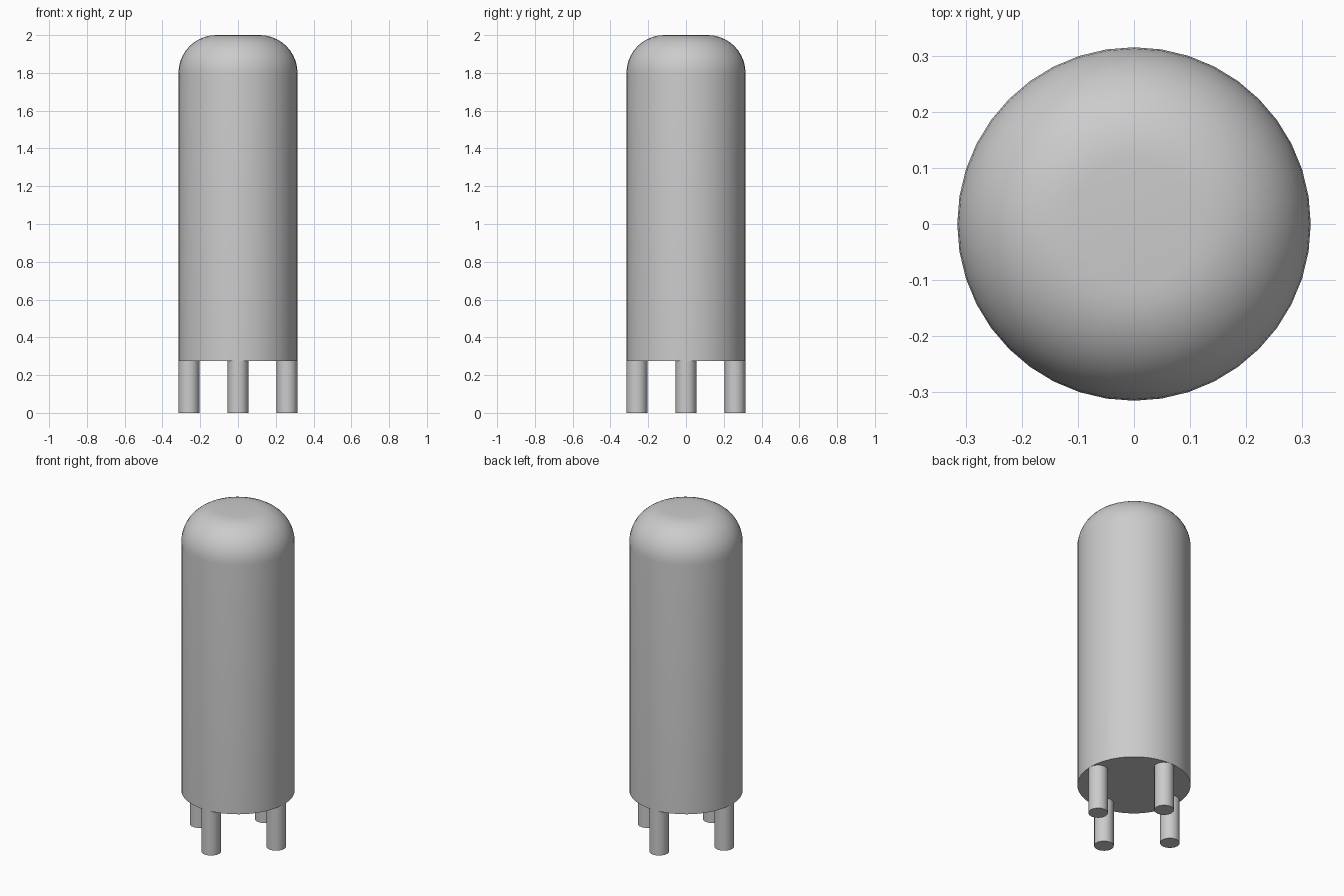
import bpy
import bmesh
from math import cos, sin, pi

if "Cube" in bpy.data.objects:
    bpy.data.objects.remove(bpy.data.objects["Cube"], do_unlink=True)

RADIUS, BASE, TOP, FILLET = 0.315, 0.275, 2.0, 0.2
LEG_RADIUS, LEG_OFFSET = 0.055, 0.26

grey = bpy.data.materials.new("plain_grey")
grey.use_nodes = True
colour = (0.6, 0.6, 0.6, 1)
grey.diffuse_color = colour
grey.node_tree.nodes["Principled BSDF"].inputs["Base Color"].default_value = colour


def lathe(name, profile, sides, x=0, y=0):
    """Closed solid of revolution from (radius, height) pairs, bottom to top."""
    bm = bmesh.new()
    rings = [[bm.verts.new((r * cos(2 * pi * i / sides), r * sin(2 * pi * i / sides), z))
              for i in range(sides)] for r, z in profile]
    for low, high in zip(rings, rings[1:]):
        for i in range(sides):
            j = (i + 1) % sides
            bm.faces.new((low[i], low[j], high[j], high[i]))
    bm.faces.new(rings[0][::-1])
    bm.faces.new(rings[-1])
    mesh = bpy.data.meshes.new(name)
    bm.to_mesh(mesh)
    bm.free()
    mesh.materials.append(grey)
    obj = bpy.data.objects.new(name, mesh)
    obj.location = (x, y, 0)
    bpy.context.collection.objects.link(obj)
    bpy.ops.object.select_all(action="DESELECT")
    obj.select_set(True)
    bpy.context.view_layer.objects.active = obj
    bpy.ops.object.shade_smooth_by_angle(angle=pi / 6)
    return obj


# Cylindrical body with a rounded shoulder and flat crown
steps = 10
shoulder = [(RADIUS - FILLET * (1 - cos(a)), TOP - FILLET * (1 - sin(a)))
            for a in (pi / 2 * k / steps for k in range(steps + 1))]
lathe("body", [(RADIUS, BASE)] + shoulder, 40)

# Four round legs, flush with the body's rim
for name, dx, dy in (("front_leg", 0, -1), ("back_leg", 0, 1),
                     ("left_leg", 1, 0), ("right_leg", -1, 0)):
    lathe(name, [(LEG_RADIUS, 0), (LEG_RADIUS, BASE)], 16,
          dx * LEG_OFFSET, dy * LEG_OFFSET)
